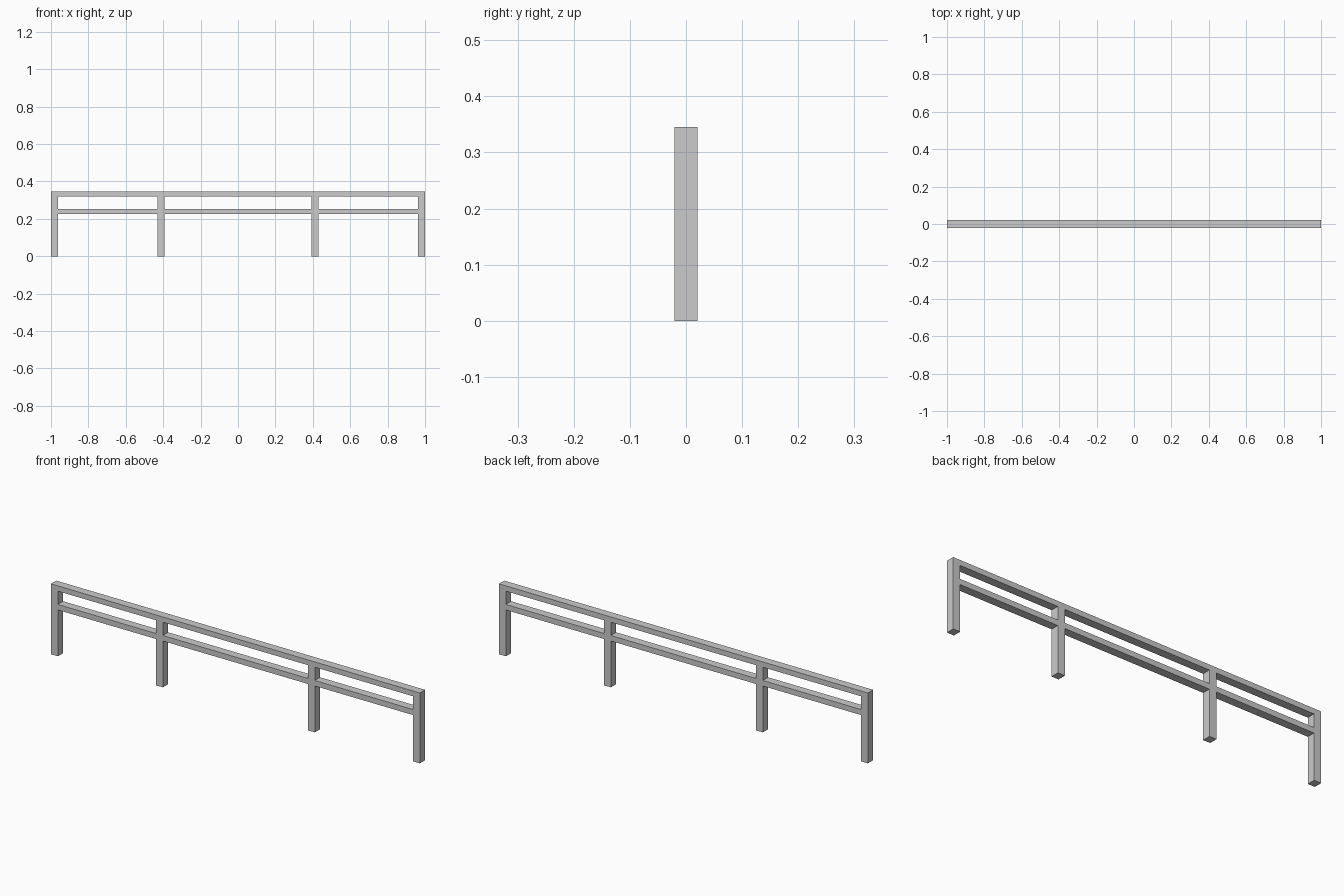
import bpy

if "Cube" in bpy.data.objects:
    bpy.data.objects.remove(bpy.data.objects["Cube"])

DEPTH = 0.041
POST_W = 0.038
RAIL_BOTTOM, RAIL_TOP = 0.319, 0.345
MID_BOTTOM, MID_TOP = 0.227, 0.254


def box(name, x0, x1, z0, z1):
    bpy.ops.mesh.primitive_cube_add(size=1, location=((x0 + x1) / 2, 0, (z0 + z1) / 2))
    obj = bpy.context.object
    obj.name = name
    obj.scale = (x1 - x0, DEPTH, z1 - z0)
    bpy.ops.object.transform_apply(location=False, rotation=False, scale=True)
    return obj


# Posts, standing under the top rail
half = POST_W / 2
posts = [-1 + half, -0.412, 0.412, 1 - half]
for i, x in enumerate(posts):
    box(f"post_{i + 1}", x - half, x + half, 0, RAIL_BOTTOM)

# Full-length top rail
box("top_rail", -1, 1, RAIL_BOTTOM, RAIL_TOP)

# Middle rail, one length between each pair of posts
for i, (a, b) in enumerate(zip(posts, posts[1:])):
    box(f"middle_rail_{i + 1}", a + half, b - half, MID_BOTTOM, MID_TOP)
